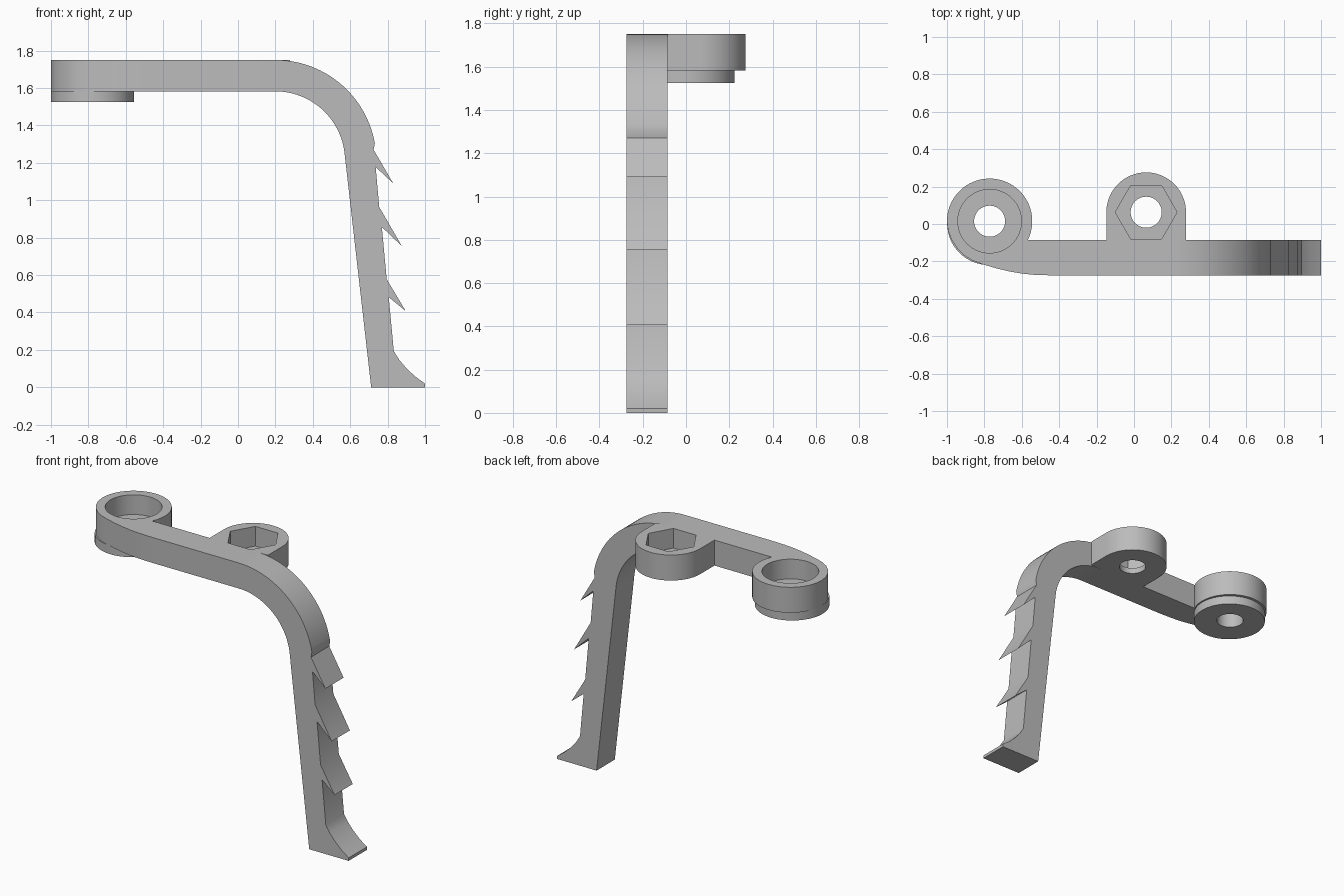
import bpy, bmesh, math
from mathutils import Vector

if "Cube" in bpy.data.objects:
    bpy.data.objects.remove(bpy.data.objects["Cube"])

grey = bpy.data.materials.new("plain grey")
grey.use_nodes = True
grey.diffuse_color = (0.5, 0.5, 0.5, 1)
grey.node_tree.nodes["Principled BSDF"].inputs["Base Color"].default_value = (0.5, 0.5, 0.5, 1)

TOP, UNDER, FLOOR, BASE = 1.75, 1.582, 1.62, 1.525
FRONT, BACK = -0.275, -0.085
RING, BOSS = (-0.772, 0.015), (0.065, 0.063)
RING_R, BOSS_R, HOLE_R = 0.228, 0.213, 0.083


def arc(centre, radius, start, end, steps):
    """Points along an arc, angles in degrees."""
    angles = [math.radians(start + (end - start) * i / steps) for i in range(steps + 1)]
    return [(centre[0] + radius * math.cos(a), centre[1] + radius * math.sin(a)) for a in angles]


def circle(centre, radius, sides=64):
    return arc(centre, radius, 0, 360, sides)[:-1]


def prism(name, outline, low, high, upright=False):
    """Extrude an outline along z, or along y when upright."""
    bm = bmesh.new()
    place = (lambda a, b: (a, low, b)) if upright else (lambda a, b: (a, b, low))
    face = bm.faces.new([bm.verts.new(place(a, b)) for a, b in outline])
    out = bmesh.ops.extrude_face_region(bm, geom=[face])
    shift = Vector((0, high - low, 0)) if upright else Vector((0, 0, high - low))
    bmesh.ops.translate(bm, vec=shift, verts=[g for g in out["geom"] if isinstance(g, bmesh.types.BMVert)])
    bmesh.ops.recalc_face_normals(bm, faces=bm.faces)
    mesh = bpy.data.meshes.new(name)
    bm.to_mesh(mesh)
    bm.free()
    mesh.materials.append(grey)
    obj = bpy.data.objects.new(name, mesh)
    bpy.context.collection.objects.link(obj)
    return obj


def activate(obj):
    bpy.ops.object.select_all(action="DESELECT")
    obj.select_set(True)
    bpy.context.view_layer.objects.active = obj


def cut(obj, outline, low, high):
    cutter = prism("cutter", outline, low, high)
    cutter.hide_render = True
    mod = obj.modifiers.new("cut", "BOOLEAN")
    mod.operation, mod.solver, mod.object = "DIFFERENCE", "EXACT", cutter
    activate(obj)
    bpy.ops.object.modifier_apply(modifier=mod.name)
    bpy.data.objects.remove(cutter)


# Top plate: straight arm, hexagon boss and end ring in one outline
plate_outline = [(0.2, FRONT), (0.2, BACK), (BOSS[0] + BOSS_R, BACK)]
plate_outline += arc(BOSS, BOSS_R, 0, 180, 32)
plate_outline += [(BOSS[0] - BOSS_R, BACK)]
plate_outline += arc(RING, RING_R, -26, 180, 40)
plate_outline += [(-0.993, -0.04), (-0.975, -0.085), (-0.945, -0.13), (-0.905, -0.17), (-0.86, -0.197),
                  (-0.81, -0.215), (-0.74, -0.236), (-0.665, -0.254), (-0.6, -0.265), (-0.53, -0.272), (-0.43, FRONT)]
plate = prism("top_plate", plate_outline, UNDER, TOP)

# Round boss under the end ring
ring_foot = prism("ring_foot", circle((-0.777, 0.003), 0.222), BASE, UNDER)

# Recesses and bolt holes
cut(plate, circle(RING, 0.17), FLOOR, TOP + 0.1)
cut(plate, circle(BOSS, 0.165, 6), FLOOR, TOP + 0.1)
for centre in (RING, BOSS):
    cut(plate, circle(centre, HOLE_R, 48), BASE - 0.1, TOP + 0.1)
cut(ring_foot, circle(RING, HOLE_R, 48), BASE - 0.1, TOP + 0.1)

# Bent leg: outer bend, three barbs, flared foot, inner bend
bend = (0.2, 1.21)
leg_outline = arc(bend, TOP - bend[1], 90, 7, 28)[:-1]
for top, tip, notch in (((0.725, 1.27), (0.83, 1.09), (0.736, 1.178)),
                        ((0.755, 0.964), (0.876, 0.755), (0.769, 0.857)),
                        ((0.795, 0.578), (0.897, 0.407), (0.806, 0.482))):
    leg_outline += [top, tip, notch]
leg_outline += [(0.833, 0.193), (0.862, 0.147), (0.9, 0.102), (0.947, 0.058), (1.0, 0.02), (1.0, 0), (0.712, 0)]
leg_outline += arc(bend, UNDER - bend[1], 6, 90, 28)
leg = prism("barbed_leg", leg_outline, FRONT, BACK, upright=True)

for obj in (plate, ring_foot, leg):
    activate(obj)
    bpy.ops.object.shade_smooth_by_angle(angle=math.radians(30))
